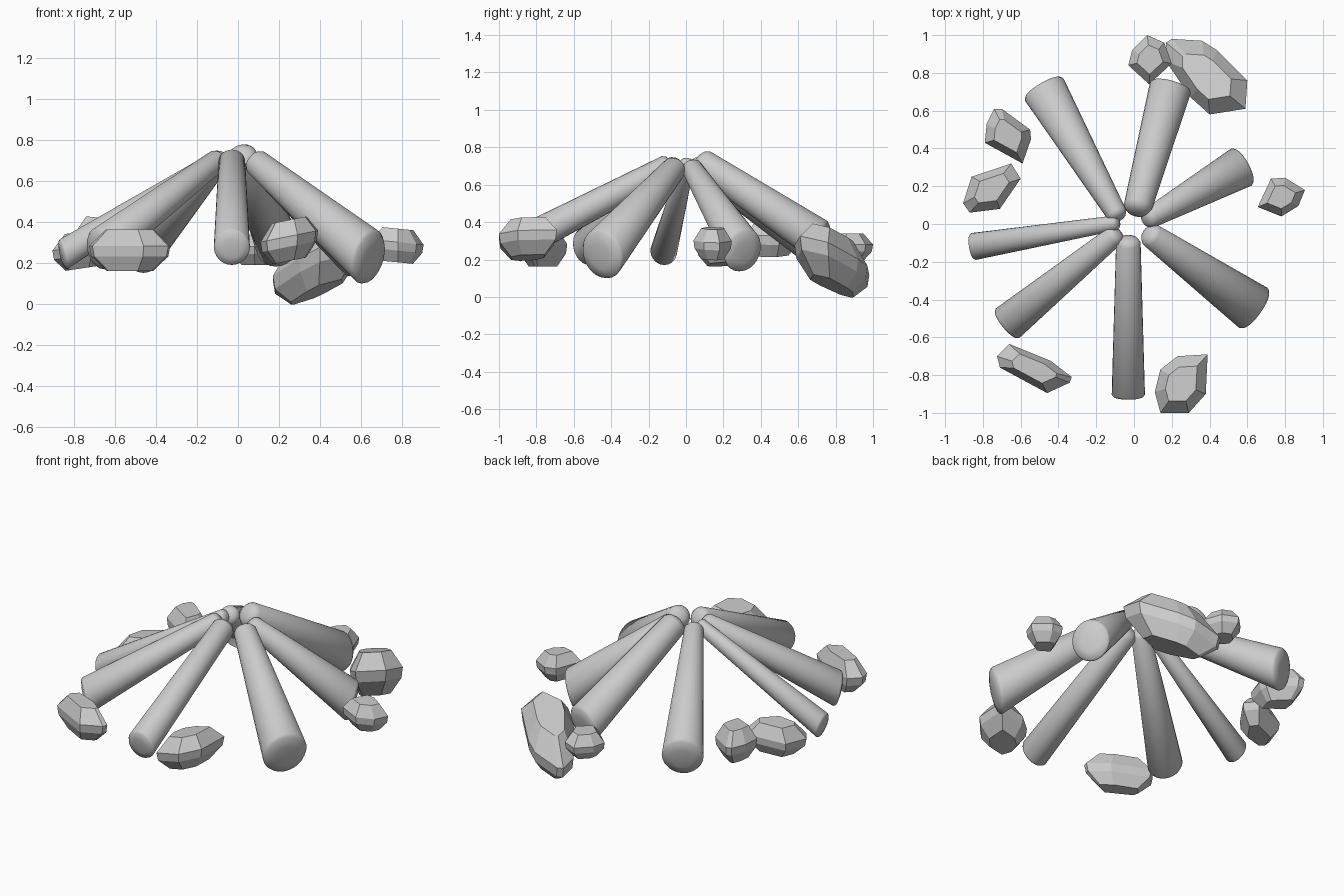
import bpy, bmesh
from math import cos, sin, pi
from mathutils import Vector

if "Cube" in bpy.data.objects:
    bpy.data.objects.remove(bpy.data.objects["Cube"])


def finish(bm, name):
    bmesh.ops.recalc_face_normals(bm, faces=bm.faces)
    me = bpy.data.meshes.new(name)
    bm.to_mesh(me)
    bm.free()
    ob = bpy.data.objects.new(name, me)
    bpy.context.collection.objects.link(ob)
    return ob


def log(name, top, foot, r0, r1, n=24):
    """Tapered log: rounded upper tip, shallow domed foot cut a little toward vertical."""
    a, b = Vector(top), Vector(foot)
    axis = b - a
    length = axis.length
    d = axis.normalized()
    out = Vector((d.x, d.y, 0)).normalized()
    side = d.cross(Vector((0, 0, 1))).normalized()
    up = side.cross(d)
    # (distance along axis, radius, foot shear)
    rings = [(-0.50 * r0, 0.40 * r0, 0), (-0.32 * r0, 0.78 * r0, 0), (0, r0, 0),
             (length - 0.1 * r1, r1, 0.5), (length + 0.02 * r1, 0.92 * r1, 0.5),
             (length + 0.12 * r1, 0.5 * r1, 0.5)]
    bm = bmesh.new()
    loops = []
    for t, r, shear in rings:
        loop = []
        for i in range(n):
            off = (side * cos(2 * pi * i / n) + up * sin(2 * pi * i / n)) * r
            off -= d * (shear * off.dot(out) / d.dot(out))
            loop.append(bm.verts.new(a + d * t + off))
        loops.append(loop)
    for p, q in zip(loops, loops[1:]):
        for i in range(n):
            bm.faces.new((p[i], p[(i + 1) % n], q[(i + 1) % n], q[i]))
    bm.faces.new(loops[0])
    bm.faces.new(loops[-1])
    ob = finish(bm, name)
    bpy.ops.object.select_all(action='DESELECT')
    ob.select_set(True)
    bpy.context.view_layer.objects.active = ob
    bpy.ops.object.shade_smooth_by_angle(angle=1.2)


def rock(name, outline, z, half, tilt=(0, 0)):
    """Faceted stone: plan outline stacked in shrinking bands, then hulled."""
    xs, ys = zip(*outline)
    cx, cy = (min(xs) + max(xs)) / 2, (min(ys) + max(ys)) / 2
    bm = bmesh.new()
    for h, s in ((-1, 0.58), (-0.3, 0.95), (0.2, 1.0), (1, 0.6)):
        for x, y in outline:
            dx, dy = (x - cx) * s, (y - cy) * s
            bm.verts.new((cx + dx, cy + dy, z + h * half + dx * tilt[0] + dy * tilt[1]))
    bmesh.ops.convex_hull(bm, input=bm.verts)
    bmesh.ops.dissolve_limit(bm, angle_limit=0.15, verts=bm.verts, edges=bm.edges)
    finish(bm, name)


# Ring of leaning logs
log("log_back_left", (-0.09, 0.05, 0.70), (-0.48, 0.72, 0.265), 0.055, 0.118)
log("log_back", (0.02, 0.09, 0.715), (0.195, 0.73, 0.29), 0.075, 0.112)
log("log_right", (0.08, 0.03, 0.69), (0.575, 0.305, 0.245), 0.055, 0.112)
log("log_front_right", (0.09, -0.06, 0.69), (0.64, -0.45, 0.225), 0.065, 0.13)
log("log_front", (-0.03, -0.1, 0.695), (-0.03, -0.91, 0.275), 0.065, 0.088)
log("log_front_left", (-0.1, -0.06, 0.70), (-0.675, -0.53, 0.265), 0.055, 0.1)
log("log_left", (-0.1, 0.005, 0.71), (-0.855, -0.12, 0.24), 0.04, 0.072)

# Stones around the fire
rock("stone_back_large", [(0.17, 0.96), (0.20, 0.98), (0.36, 0.97), (0.44, 0.92), (0.60, 0.76),
                          (0.59, 0.61), (0.40, 0.58), (0.30, 0.67), (0.17, 0.86)],
     0.195, 0.135, (0.3, -0.25))
rock("stone_back_small", [(-0.03, 0.84), (-0.01, 0.92), (0.07, 1.0), (0.16, 0.96),
                          (0.20, 0.85), (0.08, 0.74)], 0.265, 0.075)
rock("stone_left_back", [(-0.79, 0.43), (-0.78, 0.53), (-0.74, 0.61), (-0.70, 0.61),
                         (-0.55, 0.50), (-0.545, 0.45), (-0.59, 0.32)], 0.32, 0.10, (-0.1, 0))
rock("stone_left", [(-0.905, 0.11), (-0.86, 0.25), (-0.65, 0.32), (-0.60, 0.24),
                    (-0.71, 0.08), (-0.87, 0.06)], 0.265, 0.09, (0.15, 0))
rock("stone_front_left", [(-0.725, -0.70), (-0.66, -0.635), (-0.44, -0.725), (-0.33, -0.81),
                          (-0.34, -0.84), (-0.46, -0.895), (-0.71, -0.76)], 0.262, 0.10)
rock("stone_front_right", [(0.11, -0.89), (0.14, -0.77), (0.23, -0.70), (0.39, -0.69),
                           (0.38, -0.90), (0.29, -1.0), (0.14, -1.0)], 0.31, 0.10, (0.2, 0))
rock("stone_right", [(0.655, 0.09), (0.725, 0.24), (0.80, 0.245), (0.905, 0.18),
                     (0.87, 0.095), (0.78, 0.04)], 0.285, 0.082, (-0.1, 0))
